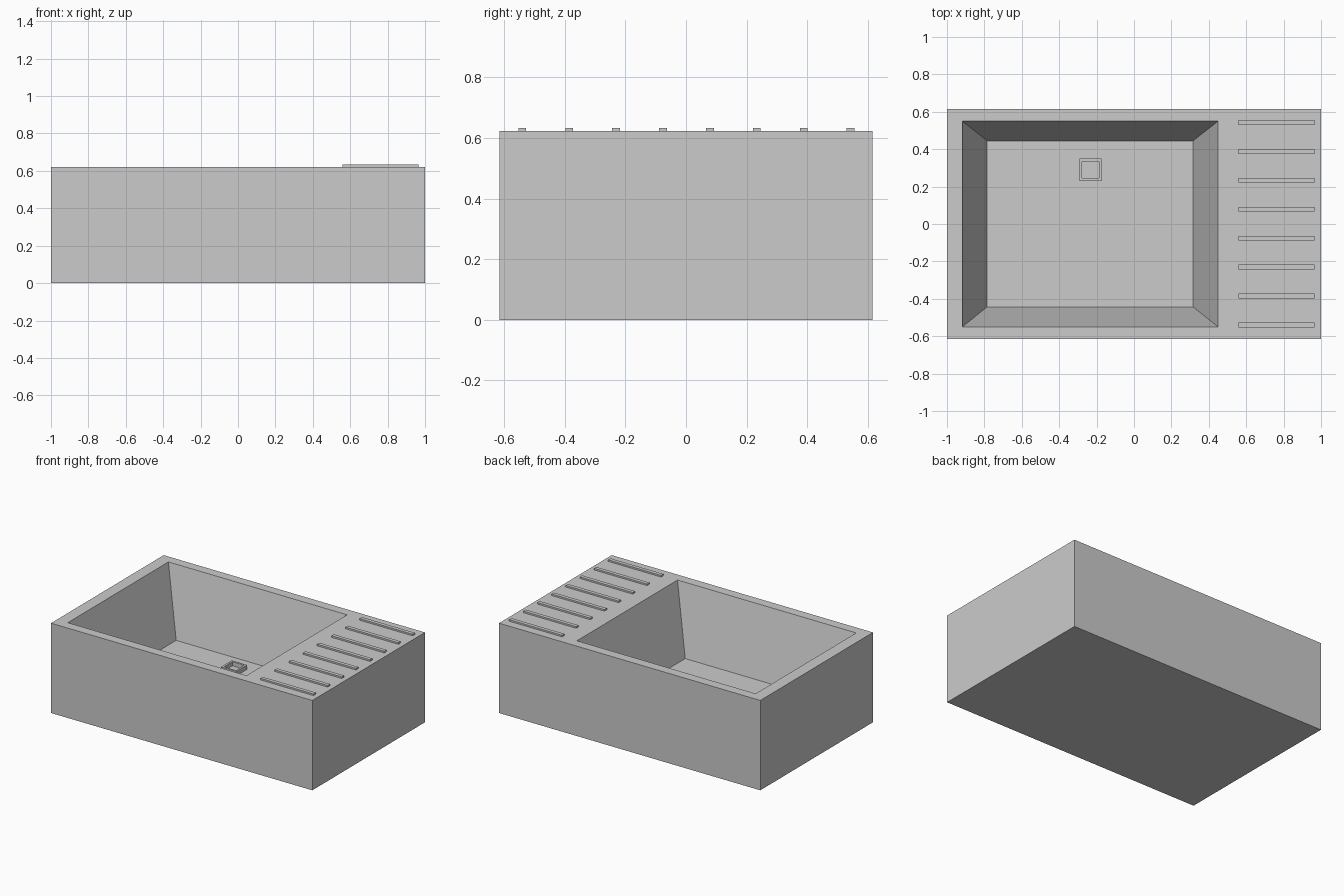
import bpy
import bmesh

if "Cube" in bpy.data.objects:
    bpy.data.objects.remove(bpy.data.objects["Cube"])


def rect(x0, x1, y0, y1, z):
    return [(x0, y0, z), (x1, y0, z), (x1, y1, z), (x0, y1, z)]


def loft(name, rings, cap_start=True, cap_end=True):
    """Bridge a sequence of rectangles into a flat-faced solid."""
    bm = bmesh.new()
    loops = [[bm.verts.new(p) for p in r] for r in rings]
    for a, b in zip(loops, loops[1:]):
        for i in range(4):
            j = (i + 1) % 4
            bm.faces.new((a[i], a[j], b[j], b[i]))
    if cap_start:
        bm.faces.new(loops[0][::-1])
    if cap_end:
        bm.faces.new(loops[-1])
    bmesh.ops.recalc_face_normals(bm, faces=bm.faces)
    me = bpy.data.meshes.new(name)
    bm.to_mesh(me)
    bm.free()
    ob = bpy.data.objects.new(name, me)
    bpy.context.collection.objects.link(ob)
    return ob


W, D, H = 1.0, 0.616, 0.622
FLOOR = 0.155

# Basin: outer block, rim, then sloping bowl down to the floor
loft("sink_basin", [
    rect(-W, W, -D, D, 0),
    rect(-W, W, -D, D, H),
    rect(-0.918, 0.45, -0.55, 0.55, H),
    rect(-0.785, 0.316, -0.443, 0.445, FLOOR),
])

# Drain: raised square collar with a recessed middle
cx, cy = -0.233, 0.29
o, i, top = 0.059, 0.045, FLOOR + 0.03
loft("drain_collar", [
    rect(cx - o, cx + o, cy - o, cy + o, FLOOR),
    rect(cx - o, cx + o, cy - o, cy + o, top),
    rect(cx - i, cx + i, cy - i, cy + i, top),
    rect(cx - i, cx + i, cy - i, cy + i, FLOOR + 0.002),
])

# Draining board ribs
for n in range(8):
    y = -0.54 + n * 1.083 / 7
    loft(f"drainer_rib_{n + 1}", [
        rect(0.56, 0.965, y - 0.013, y + 0.013, H - 0.005),
        rect(0.56, 0.965, y - 0.013, y + 0.013, H + 0.011),
    ])
